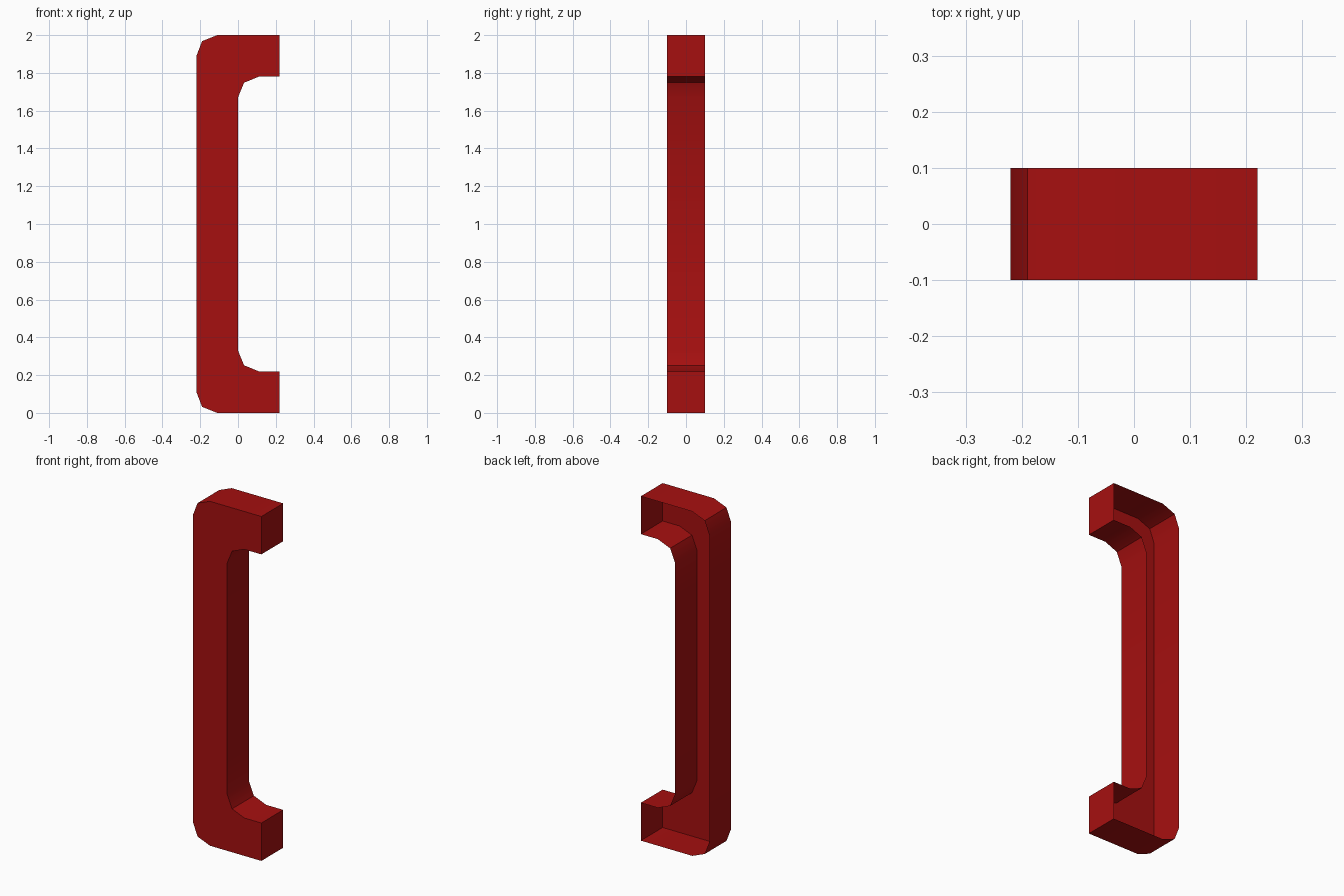
import bpy
import bmesh
import math

cube = bpy.data.objects.get("Cube")
if cube:
    bpy.data.objects.remove(cube, do_unlink=True)

HEIGHT = 2.0
DEPTH = 0.2

# Flat red paint
red = bpy.data.materials.new("dark_red")
red.use_nodes = True
colour = (0.38, 0.005, 0.005, 1)
red.diffuse_color = colour
red.node_tree.nodes["Principled BSDF"].inputs["Base Color"].default_value = colour

# Lower half of the bracket outline (x, z), mirrored to give the upper half
lower = [(-0.22, 0.11), (-0.19, 0.032), (-0.11, 0), (0.22, 0),
         (0.22, 0.22), (0.11, 0.22), (0.032, 0.252), (0, 0.33)]
outline = lower + [(x, HEIGHT - z) for x, z in reversed(lower)]

# Shell: front plate with side walls, open at the back
bm = bmesh.new()
front = [bm.verts.new((x, -DEPTH / 2, z)) for x, z in outline]
back = [bm.verts.new((x, DEPTH / 2, z)) for x, z in outline]
bm.faces.new(front)
for i in range(len(outline)):
    j = (i + 1) % len(outline)
    bm.faces.new((front[j], front[i], back[i], back[j]))

mesh = bpy.data.meshes.new("pull_handle")
bm.to_mesh(mesh)
bm.free()
mesh.materials.append(red)
handle = bpy.data.objects.new("pull_handle", mesh)
bpy.context.collection.objects.link(handle)

# Soft corner bends, crisp edges
bpy.ops.object.select_all(action="DESELECT")
handle.select_set(True)
bpy.context.view_layer.objects.active = handle
bpy.ops.object.shade_smooth_by_angle(angle=math.radians(30))
